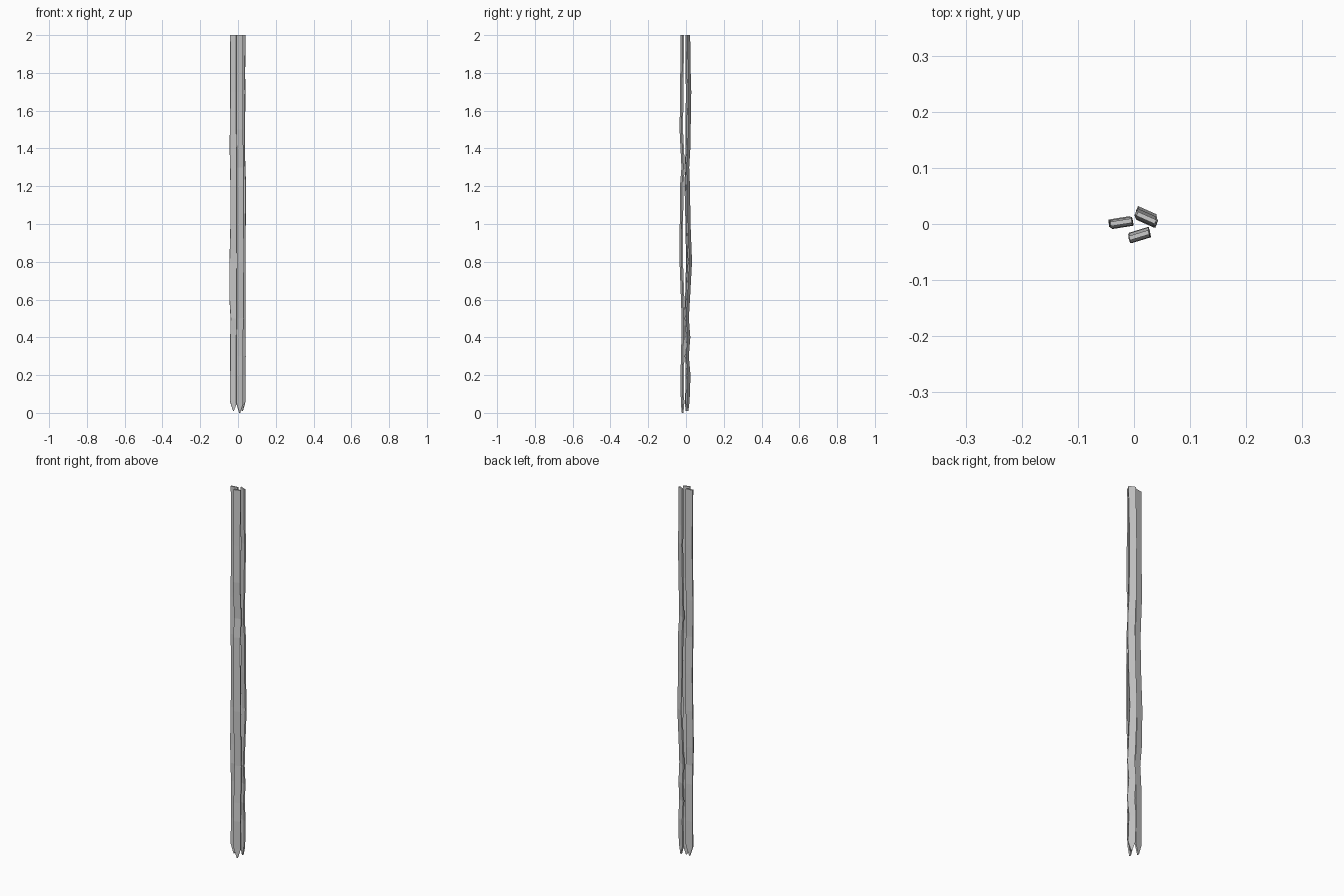
import bpy, bmesh, math


def make_strand(name, angle, half_w, thick, path):
    """Thin, gently kinked ribbon; path holds (z, x, y) from top to bottom."""
    ca, sa = math.cos(math.radians(angle)), math.sin(math.radians(angle))
    bm = bmesh.new()
    rings = []
    for z, x, y in path:
        # the last section narrows to the pointed tip
        w = half_w * (0.1 if z <= 0.011 else 1)
        t = thick / 2
        ring = []
        for u, v in ((-w, -t), (w, -t), (w, t), (-w, t)):
            ring.append(bm.verts.new((x + u * ca - v * sa, y + u * sa + v * ca, z)))
        rings.append(ring)
    for a, b in zip(rings, rings[1:]):
        for i in range(4):
            j = (i + 1) % 4
            bm.faces.new((a[i], b[i], b[j], a[j]))
    bm.faces.new(rings[0])
    bm.faces.new(rings[-1][::-1])
    bmesh.ops.recalc_face_normals(bm, faces=bm.faces)
    me = bpy.data.meshes.new(name)
    bm.to_mesh(me)
    bm.free()
    ob = bpy.data.objects.new(name, me)
    bpy.context.collection.objects.link(ob)


# left strand
make_strand("left_strand", 9, 0.019, 0.008, [
    (2.0, -.023, .003), (1.7, -.022, .006), (1.4, -.025, .004),
    (1.2, -.021, -.001), (1.0, -.021, .004), (.8, -.026, .007),
    (.6, -.026, .002), (.5, -.020, -.002), (.4, -.022, .003),
    (.2, -.023, .005), (.06, -.023, .002), (.01, -.024, .001)])

# right rear strand
make_strand("right_strand", -24, 0.018, 0.008, [
    (2.0, .022, .011), (1.8, .020, .014), (1.7, .021, .017),
    (1.4, .019, .012), (1.3, .021, .006), (1.2, .025, .010),
    (1.0, .023, .013), (.8, .022, .021), (.6, .021, .010),
    (.5, .022, .004), (.4, .021, .012), (.3, .023, .004),
    (.2, .021, .013), (.06, .022, .008), (.01, .023, .008)])

# front strand
make_strand("front_strand", 17, 0.018, 0.008, [
    (2.0, .009, -.020), (1.7, .009, -.022), (1.5, .009, -.025),
    (1.3, .010, -.015), (1.2, .010, -.023), (.8, .012, -.025),
    (.5, .010, -.014), (.3, .008, -.017), (.2, .009, -.021),
    (.05, .009, -.018), (0.0, .009, -.018)])
